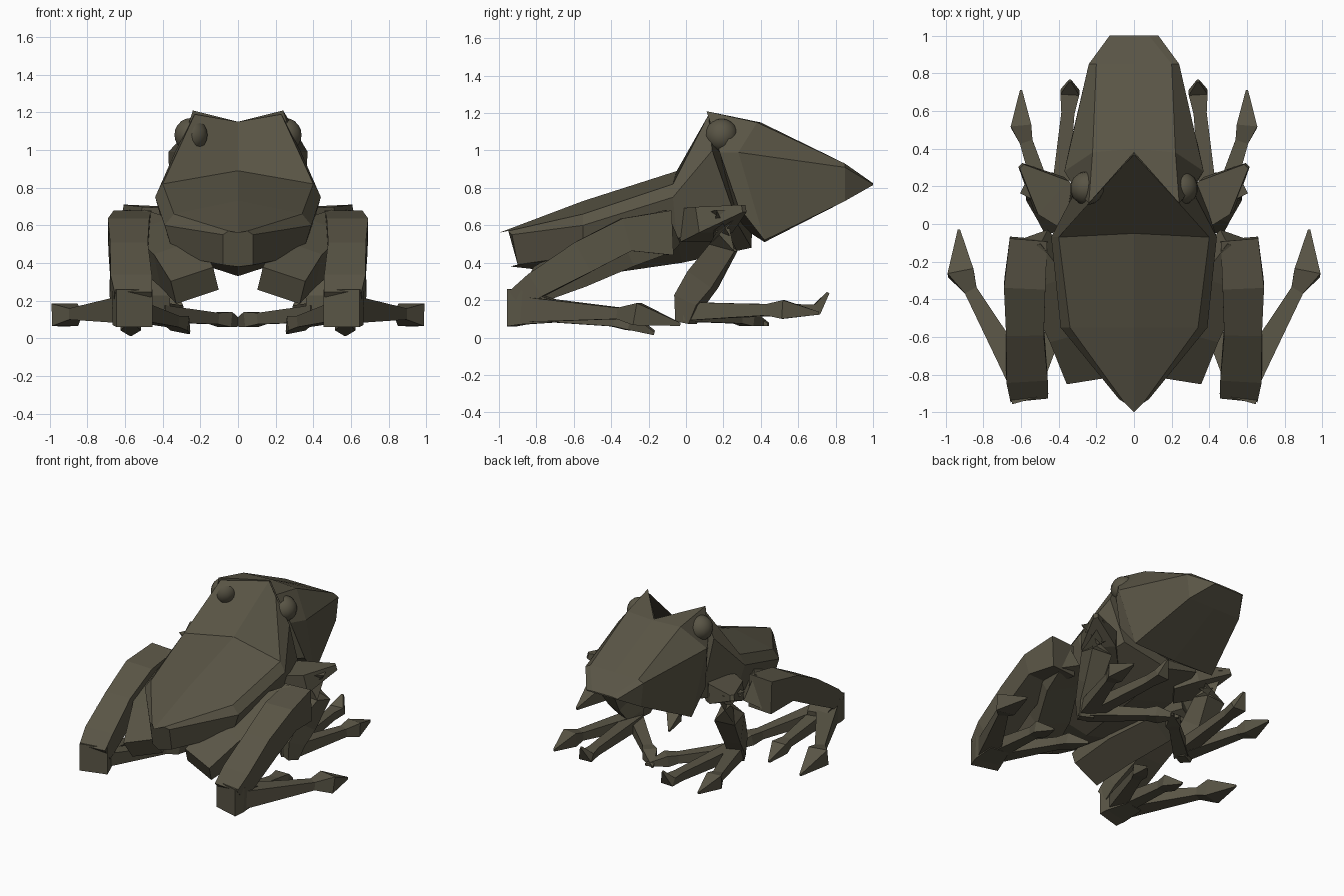
import bpy, bmesh
from math import sin, cos
from mathutils import Vector

if "Cube" in bpy.data.objects:
    bpy.data.objects.remove(bpy.data.objects["Cube"])

skin = bpy.data.materials.new("dark_olive_skin")
skin.diffuse_color = (0.10, 0.09, 0.06, 1)
skin.use_nodes = True
skin.node_tree.nodes["Principled BSDF"].inputs["Base Color"].default_value = skin.diffuse_color


def finish(name, bm, mirror=True):
    bmesh.ops.recalc_face_normals(bm, faces=bm.faces)
    me = bpy.data.meshes.new(name)
    bm.to_mesh(me)
    bm.free()
    ob = bpy.data.objects.new(name, me)
    bpy.context.collection.objects.link(ob)
    me.materials.append(skin)
    if mirror:
        mod = ob.modifiers.new("mirror", 'MIRROR')
        mod.use_mirror_merge = False
    return ob


def loft(name, rings, mirror):
    bm = bmesh.new()
    loops = [[bm.verts.new(p) for p in r] for r in rings]
    n = len(loops[0])
    for a, b in zip(loops, loops[1:]):
        for i in range(n):
            j = (i + 1) % n
            bm.faces.new((a[i], a[j], b[j], b[i]))
    bm.faces.new(loops[0])
    bm.faces.new(loops[-1])
    return finish(name, bm, mirror)


def both_sides(half):
    """Close a half section (top centre to bottom centre) across x = 0."""
    return half + [(-x, y, z) for x, y, z in half[-2:0:-1]]


def limb(name, path, roll=0):
    """Four-sided limb through (x, y, z, half width, half depth) stations."""
    pts = [Vector(p[:3]) for p in path]
    rings = []
    for i, p in enumerate(path):
        t = (pts[min(i + 1, len(pts) - 1)] - pts[max(i - 1, 0)]).normalized()
        side = t.cross(Vector((0, 0, 1))).normalized()
        side = side * cos(roll) - side.cross(t) * sin(roll)
        up = side.cross(t)
        rings.append([pts[i] + side * p[3] * a + up * p[4] * b
                      for a, b in ((-1, -1), (1, -1), (1, 1), (-1, 1))])
    return loft(name, rings, True)


def toe(name, start, pad, tip, thick=0.06, wide=0.075, tall=0.04):
    """Tapering toe with a flared pad and pointed tip."""
    s, e, f = Vector(start), Vector(pad), Vector(tip)
    near = s.lerp(e, 0.84)
    limb(name, [(*s, thick, thick * 0.9), (*near, 0.035, 0.03),
                (*e, wide, tall), (*f, 0.006, 0.008)])


# body: tail end, haunches, shoulders, neck
loft("body", [both_sides(h) for h in (
    [(0, -1, .56), (.05, -.95, .57), (.08, -.93, .55), (.08, -.9, .39), (0, -.94, .38)],
    [(0, -.55, .73), (.34, -.55, .66), (.39, -.55, .60), (.34, -.55, .44), (0, -.5, .33)],
    [(0, -.05, .89), (.40, -.07, .82), (.44, -.07, .75), (.38, -.05, .53), (0, -.02, .40)],
    [(0, .37, 1.15), (.23, .12, 1.19), (.33, .14, 1.0), (.32, .28, .6), (0, .35, .48)],
)], False)

# head: brow, cheeks, muzzle, blunt snout
loft("head", [both_sides(h) for h in (
    [(0, .38, 1.15), (.24, .11, 1.21), (.31, .18, .99), (.36, .28, .7), (0, .28, .6)],
    [(0, .40, 1.15), (.22, .38, 1.15), (.37, .28, .99), (.34, .42, .52), (0, .42, .51)],
    [(0, .85, .93), (.2, .85, .93), (.24, .85, .91), (.22, .85, .73), (0, .85, .73)],
    [(0, 1, .825), (.08, 1, .825), (.13, 1, .82), (.12, 1, .815), (0, 1, .815)],
)], False)

# eyes
bm = bmesh.new()
bmesh.ops.create_uvsphere(bm, u_segments=14, v_segments=10, radius=.09)
bmesh.ops.translate(bm, verts=bm.verts, vec=(.25, .19, 1.08))
for f in bm.faces:
    f.smooth = True
finish("eye", bm)

# hind legs
limb("hind_thigh", [(.23, -.80, .28, .12, .07), (.31, -.55, .40, .13, .10),
                    (.45, -.28, .51, .12, .10), (.54, -.09, .57, .07, .10)], roll=.35)
limb("hind_shin", [(.56, -.08, .56, .10, .12), (.58, -.32, .55, .11, .09),
                   (.58, -.55, .43, .10, .09), (.57, -.80, .28, .11, .07),
                   (.56, -.90, .20, .10, .06)])
limb("hind_heel", [(.55, -.93, .16, .10, .10), (.57, -.86, .16, .10, .09),
                   (.60, -.70, .14, .07, .06)])
toe("hind_outer_toe", (.59, -.84, .15), (.92, -.26, .125), (.93, -.03, .07), .075, .07, .06)
toe("hind_middle_toe", (.57, -.84, .14), (.57, -.30, .08), (.57, -.17, .02), .055, .055)
toe("hind_inner_toe", (.54, -.84, .14), (.31, -.30, .08), (.26, -.17, .03), .055, .05)

# front legs
limb("upper_arm", [(.30, .04, .60, .10, .09), (.44, .15, .63, .12, .07),
                   (.60, .31, .69, .015, .02)])
limb("forearm", [(.48, .19, .67, .08, .10), (.50, .20, .48, .08, .07),
                 (.47, .09, .31, .06, .08), (.44, .02, .20, .06, .07),
                 (.43, 0, .08, .05, .04)])
toe("front_outer_toe", (.43, 0, .14), (.60, .52, .15), (.60, .71, .13), .055, .055, .05)
toe("front_middle_toe", (.41, 0, .14), (.34, .70, .15), (.34, .76, .24), .05, .05, .03)
toe("front_inner_toe", (.42, 0, .13), (.07, .33, .10), (-.03, .44, .07), .05, .05)
